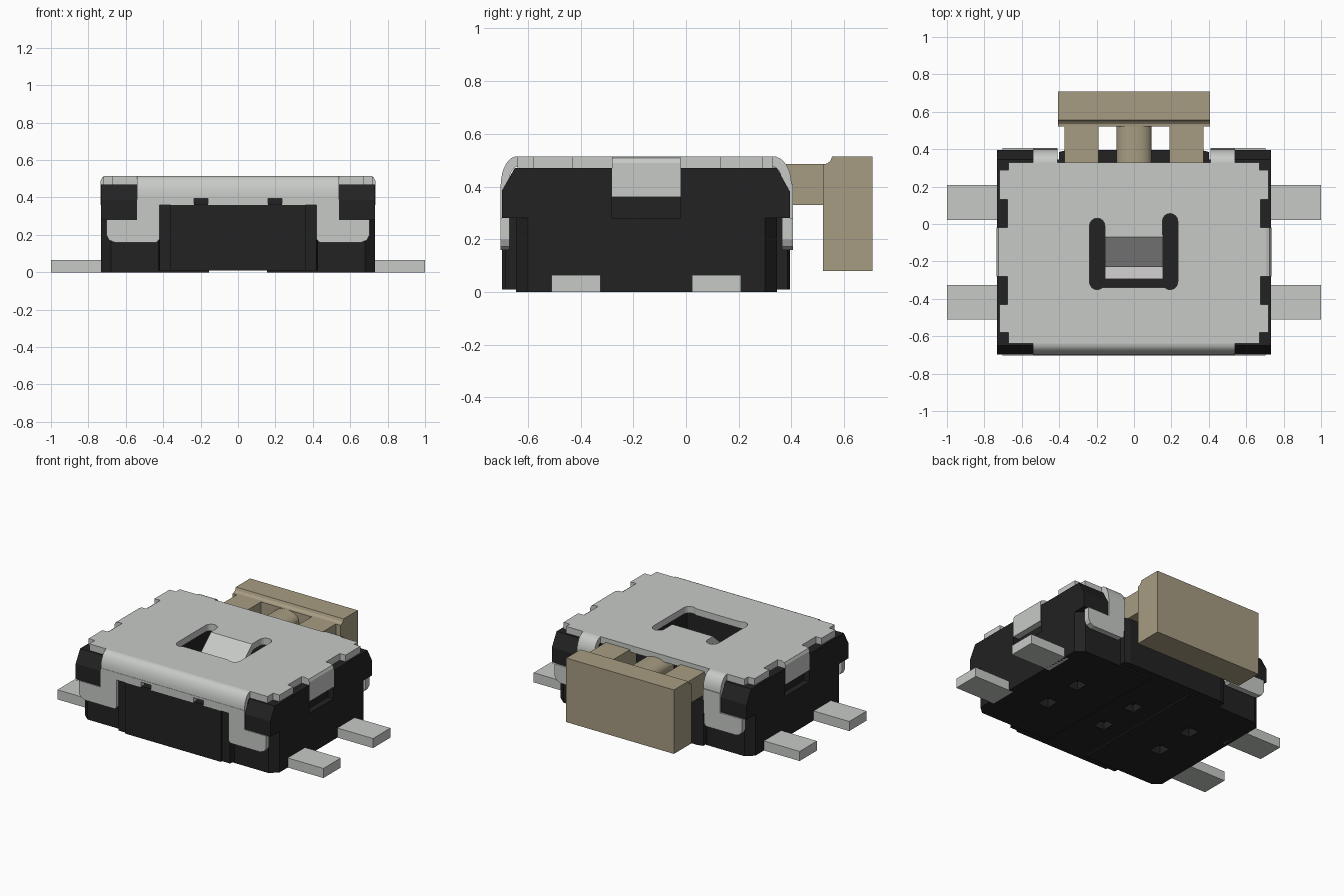
import bpy, bmesh, math

if "Cube" in bpy.data.objects:
    bpy.data.objects.remove(bpy.data.objects["Cube"])


def colour(name, rgb):
    m = bpy.data.materials.new(name)
    m.diffuse_color = (*rgb, 1)
    m.use_nodes = True
    m.node_tree.nodes["Principled BSDF"].inputs["Base Color"].default_value = m.diffuse_color
    return m


METAL = colour("sheet metal", (0.57, 0.59, 0.57))
SPRING = colour("bright spring metal", (0.66, 0.64, 0.65))
BLACK = colour("black plastic", (0.016, 0.016, 0.016))
TAN = colour("tan plastic", (0.39, 0.335, 0.225))


def prism(name, pts, axis, a, b, mat, smooth=False):
    """Extrude a 2D outline along an axis from a to b."""
    place = {'x': lambda p, t: (t, p[0], p[1]),
             'y': lambda p, t: (p[0], t, p[1]),
             'z': lambda p, t: (p[0], p[1], t)}[axis]
    bm = bmesh.new()
    face = bm.faces.new([bm.verts.new(place(p, a)) for p in pts])
    ext = bmesh.ops.extrude_face_region(bm, geom=[face])
    verts = [v for v in ext['geom'] if isinstance(v, bmesh.types.BMVert)]
    d = place((0, 0), b - a)
    bmesh.ops.translate(bm, verts=verts, vec=d)
    bmesh.ops.recalc_face_normals(bm, faces=bm.faces[:])
    me = bpy.data.meshes.new(name)
    bm.to_mesh(me)
    bm.free()
    me.materials.append(mat)
    ob = bpy.data.objects.new(name, me)
    bpy.context.collection.objects.link(ob)
    if smooth:
        bpy.ops.object.select_all(action='DESELECT')
        ob.select_set(True)
        bpy.context.view_layer.objects.active = ob
        bpy.ops.object.shade_smooth_by_angle(angle=math.radians(30))
    return ob


def box(name, x0, x1, y0, y1, z0, z1, mat):
    return prism(name, [(x0, y0), (x1, y0), (x1, y1), (x0, y1)], 'z', z0, z1, mat)


def cut(ob, cutters):
    """Subtract each cutter from the object, then remove the cutter."""
    for c in cutters:
        mod = ob.modifiers.new("cut", 'BOOLEAN')
        mod.operation = 'DIFFERENCE'
        mod.solver = 'EXACT'
        mod.object = c
        dg = bpy.context.evaluated_depsgraph_get()
        me = bpy.data.meshes.new_from_object(ob.evaluated_get(dg))
        ob.modifiers.clear()
        ob.data = me
        bpy.data.objects.remove(c)


def mirrored(half):
    """Complete a symmetric outline from its right half."""
    return half + [(-x, y) for x, y in reversed(half)]


def arc(cx, cy, rx, ry, a0, a1, n=8):
    return [(cx + rx * math.cos(math.radians(a0 + (a1 - a0) * i / n)),
             cy + ry * math.sin(math.radians(a0 + (a1 - a0) * i / n)))
            for i in range(n + 1)]


# Main housing with its pockets
housing = prism("housing", mirrored([(0.68, -0.645), (0.732, -0.60), (0.732, 0.30),
                                     (0.68, 0.345)]), 'z', 0, 0.47, BLACK)
cutters = [box("c", -0.41, 0.41, 0.25, 0.6, 0.325, 0.6, BLACK),
           box("c", -0.26, 0.26, -0.38, 0.08, 0.25, 0.6, BLACK),
           box("c", -0.155, 0.155, -0.9, 0.9, -0.1, 0.01, BLACK)]
for s in (-1, 1):
    x0, x1 = sorted((s * 0.69, s * 0.9))
    cutters.append(box("c", x0, x1, -0.28, -0.02, 0.28, 0.6, BLACK))
for x in (-0.45, 0, 0.45):
    for y in (-0.29, -0.01):
        cutters.append(box("c", x - 0.04, x + 0.04, y - 0.045, y + 0.045, -0.1, 0.06, BLACK))
cut(housing, cutters)

# Housing projections at front and back
prism("front_plinth", mirrored([(0.43, -0.60), (0.42, -0.685), (0.36, -0.685),
                                (0.36, -0.698)][::-1]), 'z', 0.01, 0.365, BLACK)
prism("back_plinth", mirrored([(0.40, 0.30), (0.40, 0.385), (0.36, 0.395)][::-1]),
      'z', 0.01, 0.325, BLACK)

# Chamfered corner blocks
for s, side in ((-1, "left"), (1, "right")):
    a, b = sorted((s * 0.54, s * 0.732))
    prism(f"front_{side}_corner", [(-0.55, 0.28), (-0.698, 0.28), (-0.698, 0.385),
                                   (-0.65, 0.47), (-0.55, 0.47)], 'x', a, b, BLACK)
    prism(f"back_{side}_corner", [(0.25, 0.28), (0.395, 0.28), (0.395, 0.38),
                                  (0.345, 0.47), (0.25, 0.47)], 'x', a, b, BLACK)

# Cover plate with toothed side edges and a U-shaped window
edge = [(0.67, -0.64), (0.67, -0.58), (0.718, -0.58), (0.718, -0.43), (0.675, -0.43),
        (0.675, -0.28), (0.70, -0.28), (0.70, -0.02), (0.675, -0.02), (0.675, 0.13),
        (0.718, 0.13), (0.718, 0.29), (0.67, 0.29), (0.67, 0.33)]
plate = prism("cover_plate", mirrored(edge), 'z', 0.47, 0.515, METAL)
slots = [box("c", -0.17, 0.17, -0.34, -0.07, 0.3, 0.7, METAL)]
for x, top in ((-0.197, -0.01), (0.193, 0.015)):
    slots.append(prism("c", arc(x, top, 0.041, 0.041, 0, 180) +
                       arc(x, -0.31, 0.041, 0.041, 180, 360), 'z', 0.3, 0.7, METAL))
cut(plate, slots)

# Tongue bent down inside the window, with the spring contact below
prism("window_tongue", [(-0.06, 0.51), (-0.07, 0.515), (-0.23, 0.37), (-0.23, 0.33),
                        (-0.06, 0.47)], 'x', -0.155, 0.155, METAL)
box("spring_contact", -0.155, 0.155, -0.295, -0.1, 0.31, 0.33, SPRING)

# Rolled front edge and front skirt with hooked tabs
prism("cover_front_bend", arc(-0.64, 0.41, 0.062, 0.105, 90, 180) +
      arc(-0.64, 0.41, 0.032, 0.065, 180, 90), 'x', -0.54, 0.54, METAL, True)
hook = [(0.42, 0.175), (0.435, 0.16), (0.66, 0.16), (0.69, 0.172),
        (0.704, 0.20), (0.704, 0.28), (0.54, 0.28), (0.54, 0.41)]
prism("cover_front_skirt", mirrored([(0.16, 0.36), (0.16, 0.395), (0.235, 0.395),
                                     (0.235, 0.36), (0.42, 0.36)] + hook),
      'y', -0.704, -0.67, METAL)

# Sides: back arms, hooked tabs, side tabs and solder pins
for s, side in ((-1, "left"), (1, "right")):
    a, b = sorted((s * 0.41, s * 0.54))
    prism(f"cover_back_{side}_bend", arc(0.33, 0.41, 0.07, 0.105, 90, 0) +
          arc(0.33, 0.41, 0.035, 0.065, 0, 90), 'x', a, b, METAL, True)
    prism(f"cover_back_{side}_tab", [(s * x, z) for x, z in [(0.41, 0.41)] + hook],
          'y', 0.365, 0.405, METAL)
    prism(f"cover_{side}_side_tab", [(s * x, z) for x, z in
          [(0.69, 0.36), (0.734, 0.36), (0.734, 0.49), (0.725, 0.508), (0.705, 0.515),
           (0.69, 0.515)]], 'y', -0.28, -0.02, METAL)
    a, b = sorted((s * 0.70, s * 1.0))
    for end, y in (("front", -0.418), ("back", 0.115)):
        box(f"{end}_{side}_pin", a, b, y - 0.093, y + 0.093, 0, 0.065, METAL)

# Push button: bar and three guide legs
prism("button_bar", [(0.52, 0.08), (0.708, 0.08), (0.708, 0.515), (0.555, 0.515),
                     (0.548, 0.498), (0.535, 0.487), (0.52, 0.485)],
      'x', -0.405, 0.405, TAN)
for s, side in ((-1, "left"), (1, "right")):
    a, b = sorted((s * 0.19, s * 0.372))
    box(f"button_{side}_leg", a, b, 0.26, 0.555, 0.33, 0.486, TAN)
prism("button_centre_leg", [(-0.093, 0.33), (0.093, 0.33)] +
      arc(0, 0.43, 0.093, 0.056, 0, 180, 12), 'y', 0.26, 0.555, TAN, True)
